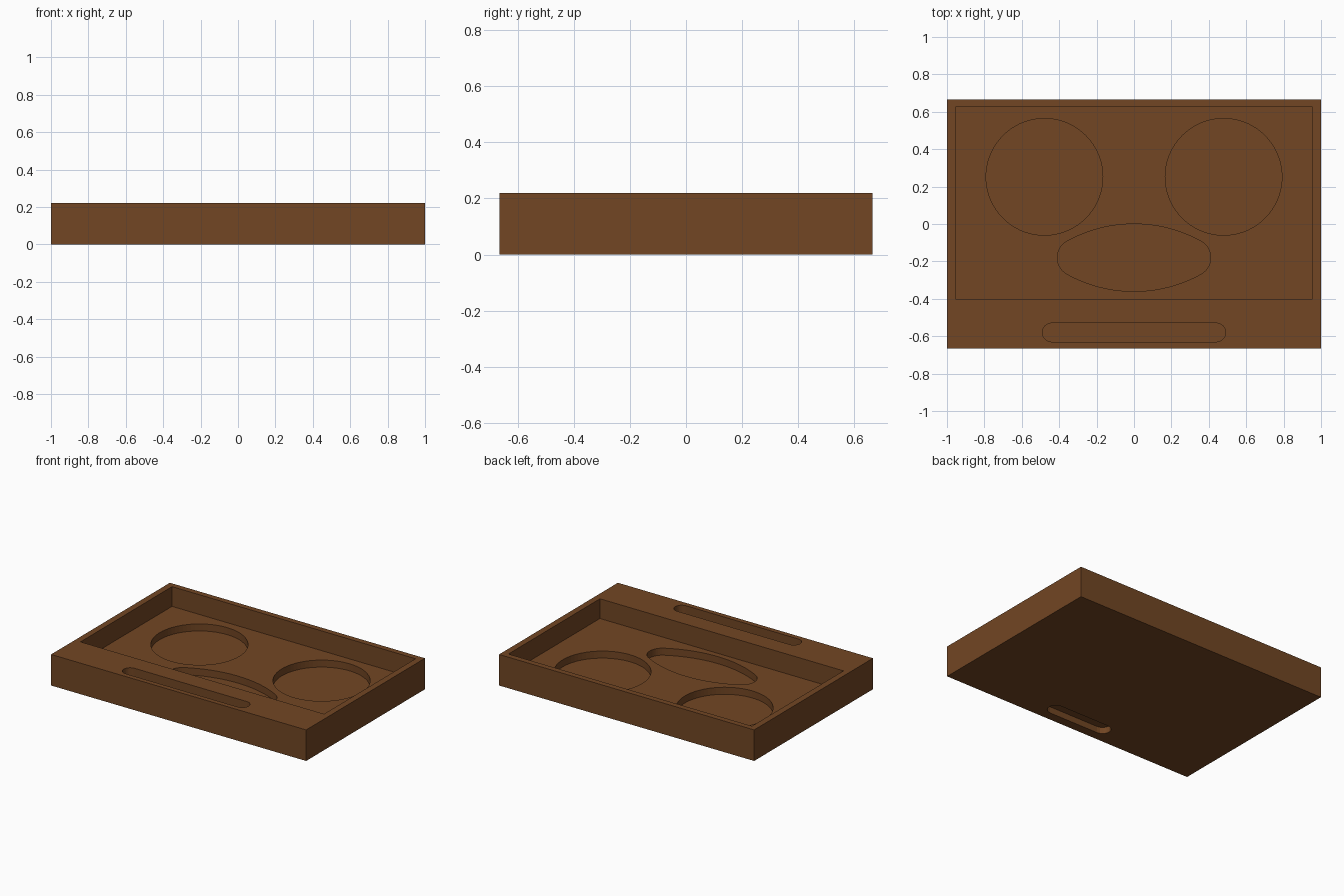
import bpy, bmesh, math

if "Cube" in bpy.data.objects:
    bpy.data.objects.remove(bpy.data.objects["Cube"])

wood = bpy.data.materials.new("warm_brown_wood")
wood.diffuse_color = (0.168, 0.061, 0.017, 1)
wood.use_nodes = True
wood.node_tree.nodes["Principled BSDF"].inputs["Base Color"].default_value = wood.diffuse_color


def prism(name, outline, z0, z1):
    """Extrude a closed xy outline (counter-clockwise) from z0 to z1."""
    bm = bmesh.new()
    face = bm.faces.new([bm.verts.new((x, y, z0)) for x, y in outline])
    top = bmesh.ops.extrude_face_region(bm, geom=[face])
    for v in top["geom"]:
        if isinstance(v, bmesh.types.BMVert):
            v.co.z = z1
    bmesh.ops.recalc_face_normals(bm, faces=bm.faces)
    me = bpy.data.meshes.new(name)
    bm.to_mesh(me)
    bm.free()
    me.materials.append(wood)
    ob = bpy.data.objects.new(name, me)
    bpy.context.collection.objects.link(ob)
    return ob


def rect(x0, x1, y0, y1):
    return [(x0, y0), (x1, y0), (x1, y1), (x0, y1)]


def arc(cx, cy, r, a0, a1, n):
    return [(cx + r * math.cos(math.radians(a0 + (a1 - a0) * i / n)),
             cy + r * math.sin(math.radians(a0 + (a1 - a0) * i / n)))
            for i in range(n + 1)]


def stadium(half, y0, y1, n=16):
    r, cy = (y1 - y0) / 2, (y0 + y1) / 2
    return arc(half - r, cy, r, -90, 90, n) + arc(r - half, cy, r, 90, 270, n)


def lens(cy, R, r, cx, half_h):
    """Two wide arcs joined by small rounded ends."""
    t = math.degrees(math.atan2(R - half_h, cx))   # tangent angle
    top, bot = cy + half_h - R, cy - half_h + R    # wide arc centres
    return (arc(cx, cy, r, -t, t, 16) + arc(0, top, R, t, 180 - t, 32)[1:-1]
            + arc(-cx, cy, r, 180 - t, 180 + t, 16)
            + arc(0, bot, R, 180 + t, 360 - t, 32)[1:-1])


# Tray block
tray = prism("tray_body", rect(-1, 1, -0.665, 0.665), 0, 0.22)

# Main recess, round wells, lens well, pen groove, finger grip underneath
cutters = [
    prism("recess_cutter", rect(-0.955, 0.955, -0.4, 0.625), 0.08, 0.3),
    prism("lens_well_cutter", lens(-0.18, 0.74, 0.1, 0.31, 0.18), 0.03, 0.15),
    prism("pen_groove_cutter", stadium(0.49, -0.63, -0.53), 0.16, 0.3),
    prism("finger_grip_cutter", stadium(0.25, -0.60, -0.49, 8), -0.1, 0.045),
]
for s in (-1, 1):
    cutters.append(prism("round_well_cutter", arc(s * 0.479, 0.252, 0.312, 0, 360, 72)[:-1], 0.03, 0.15))

for c in cutters:
    m = tray.modifiers.new(c.name, 'BOOLEAN')
    m.operation = 'DIFFERENCE'
    m.solver = 'EXACT'
    m.object = c

# Bake the cuts, then drop the cutters
bpy.context.view_layer.update()
dg = bpy.context.evaluated_depsgraph_get()
baked = bpy.data.meshes.new_from_object(tray.evaluated_get(dg))
tray.modifiers.clear()
tray.data = baked
baked.materials.clear()
baked.materials.append(wood)
for p in baked.polygons:
    p.material_index = 0
for c in cutters:
    bpy.data.objects.remove(c)
